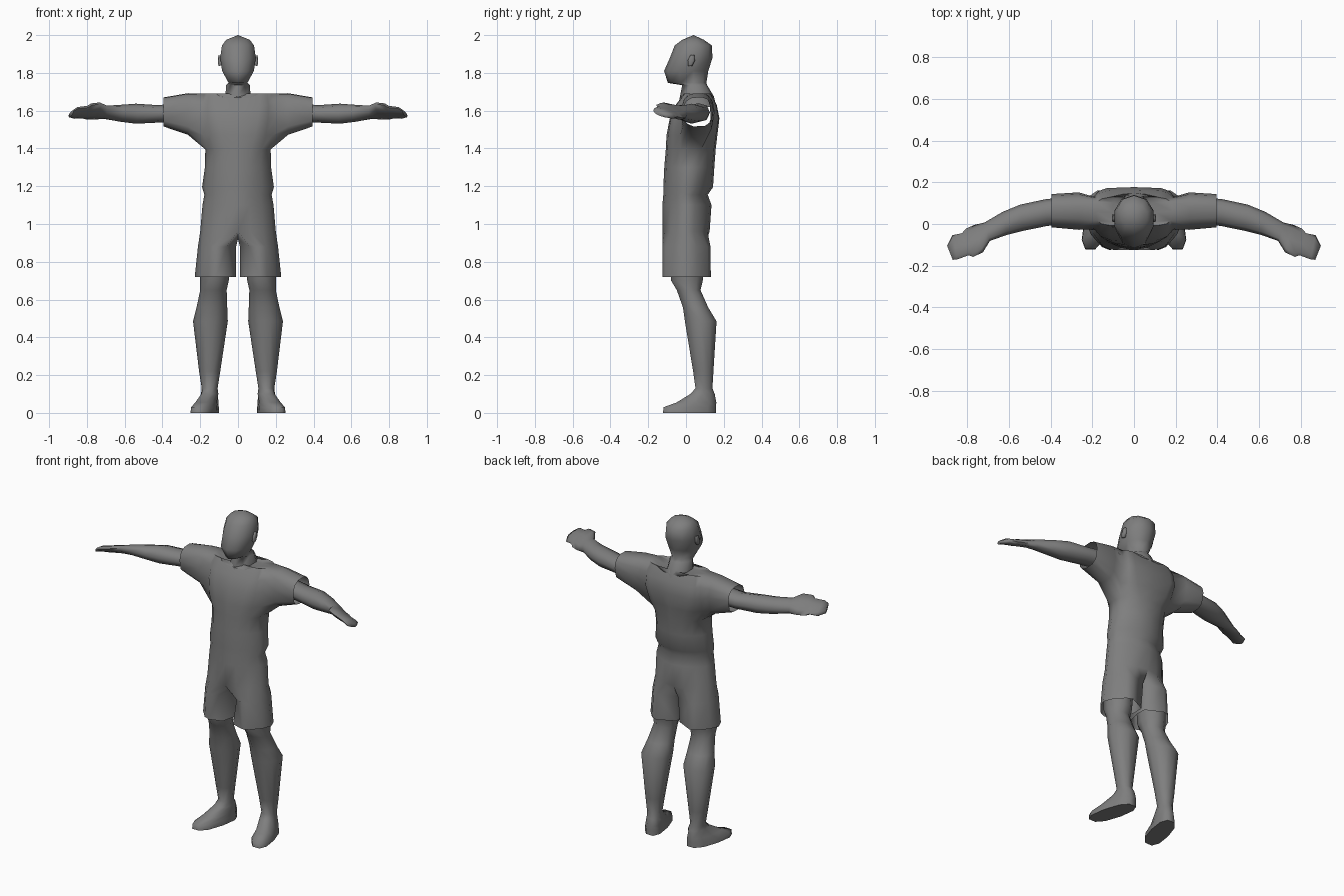
import bpy, bmesh, math

cube = bpy.data.objects.get("Cube")
if cube:
    bpy.data.objects.remove(cube, do_unlink=True)

grey = bpy.data.materials.new("mid_grey")
grey.use_nodes = True
COLOR = (0.21, 0.21, 0.21, 1)
grey.diffuse_color = COLOR
grey.node_tree.nodes["Principled BSDF"].inputs["Base Color"].default_value = COLOR


def spow(v, p):
    return math.copysign(abs(v) ** p, v)


def oval(n, front, back=None):
    """Unit outline with n points; powers below 1 are squarer, above 1 more pointed."""
    points = []
    for i in range(n):
        t = 2 * math.pi * i / n
        p = back if back and i < n / 2 else front
        points.append((spow(math.cos(t), p), spow(math.sin(t), p)))
    return points


def grow(bm, loop, points, skip=()):
    """Add a new ring of points and join it to the given ring with quads."""
    new = [bm.verts.new(p) for p in points]
    n = len(new)
    if loop:
        for i in range(n):
            if i not in skip:
                j = (i + 1) % n
                bm.faces.new((loop[i], loop[j], new[j], new[i]))
    return new


def cap(bm, loop, point):
    tip = bm.verts.new(point)
    for i, v in enumerate(loop):
        bm.faces.new((v, loop[(i + 1) % len(loop)], tip))


def centre(loop):
    return sum((v.co for v in loop), loop[0].co * 0) / len(loop)


def finish(bm, name):
    bmesh.ops.delete(bm, geom=[v for v in bm.verts if not v.link_faces], context='VERTS')
    bmesh.ops.recalc_face_normals(bm, faces=bm.faces)
    mesh = bpy.data.meshes.new(name)
    bm.to_mesh(mesh)
    bm.free()
    mesh.materials.append(grey)
    ob = bpy.data.objects.new(name, mesh)
    bpy.context.collection.objects.link(ob)
    bpy.ops.object.select_all(action='DESELECT')
    bpy.context.view_layer.objects.active = ob
    ob.select_set(True)
    bpy.ops.object.shade_smooth_by_angle(angle=math.radians(80))


def loft(name, rings, tip=None):
    """Skin a list of rings and close both ends, the last one at an optional tip."""
    bm = bmesh.new()
    loop = grow(bm, None, rings[0])
    cap(bm, loop, centre(loop))
    for ring in rings[1:]:
        loop = grow(bm, loop, ring)
    cap(bm, loop, tip or centre(loop))
    finish(bm, name)


# Shirt and shorts: rings of (z, half width, front y, back y, front power, back power)
BODY = [(0.96, 0.2, -0.125, 0.125, 1.15, 1.15), (1.1, 0.188, -0.125, 0.135, 1.15, 1.15),
        (1.155, 0.178, -0.12, 0.115, 1.15, 1.15), (1.195, 0.19, -0.12, 0.143, 1.15, 1.15),
        (1.3, 0.175, -0.115, 0.15, 1.05, 1.05), (1.395, 0.173, -0.107, 0.157, 0.95, 0.9),
        (1.47, 0.195, -0.103, 0.166, 0.8, 0.65), (1.56, 0.2, -0.086, 0.177, 0.65, 0.45),
        (1.63, 0.195, -0.055, 0.163, 0.55, 0.43), (1.69, 0.185, -0.01, 0.132, 0.5, 0.5),
        (1.67, 0.105, -0.035, 0.148, 0.7, 0.7)]
N = 16
LOW, HIGH = 5, 9                      # rings bounding the arm holes
bm = bmesh.new()
body = []
for k, (z, w, f, b, pf, pb) in enumerate(BODY):
    pts = [(w * c, (f + b) / 2 + (b - f) / 2 * s, z) for c, s in oval(N, pf, pb)]
    holes = (15, 0, 7, 8) if LOW < k <= HIGH else ()
    body.append(grow(bm, body[-1] if body else None, pts, holes))
cap(bm, body[-1], (0, 0.06, 1.69))

crotch = bm.verts.new((0, 0.03, 0.92))
for side in (1, -1):
    # Open sleeve grown out of the arm hole
    a, m, b = (15, 0, 1) if side > 0 else (9, 8, 7)
    rows = range(LOW + 1, HIGH)
    loop = [body[LOW][a], body[LOW][m], body[LOW][b]] + [body[r][b] for r in rows]
    loop += [body[HIGH][b], body[HIGH][m], body[HIGH][a]] + [body[r][a] for r in reversed(rows)]
    angles = [math.atan2((v.co.z - 1.55) / 0.14, (v.co.y - 0.045) / 0.08) for v in loop]
    for x, cy, cz, ry, rz in ((0.265, 0.062, 1.582, 0.09, 0.112), (0.395, 0.064, 1.593, 0.08, 0.078)):
        loop = grow(bm, loop, [(side * x, cy + ry * spow(math.cos(t), 0.8),
                                cz + rz * spow(math.sin(t), 0.8)) for t in angles])
    # Open shorts leg grown out of half the hip ring, inner thighs almost touching
    order = [12, 13, 14, 15, 0, 1, 2, 3, 4] if side > 0 else [12, 11, 10, 9, 8, 7, 6, 5, 4]
    loop = [body[0][i] for i in order] + [crotch]
    for z, cx, rx, ry, notch, groove in ((0.88, 0.118, 0.094, 0.128, 0.06, 0.095),
                                         (0.72, 0.122, 0.107, 0.13, 0.035, 0.08)):
        angles = [math.radians(-130 + 32.5 * k) for k in range(9)]
        pts = [(side * (cx + rx * spow(math.cos(t), 1.4)),
                0.003 + ry * spow(math.sin(t), 1.4), z) for t in angles]
        pts[0] = (side * notch, -0.1, z)
        pts[8] = (side * 0.012, groove, z)
        pts.append((side * 0.01, 0.02, z))
        loop = grow(bm, loop, pts)
finish(bm, "shirt_and_shorts")

# Head and neck: rings of (z, half width, front y, back y)
HEAD = [(1.62, 0.09, -0.04, 0.16), (1.675, 0.07, -0.032, 0.148), (1.735, 0.066, -0.02, 0.112),
        (1.747, 0.052, -0.096, 0.108), (1.81, 0.088, -0.116, 0.118), (1.88, 0.099, -0.085, 0.14),
        (1.945, 0.089, -0.06, 0.137), (1.975, 0.066, -0.02, 0.095)]
loft("head_and_neck",
     [[(w * s, (f + b) / 2 - (b - f) / 2 * c, z) for c, s in oval(10, 0.95)] for z, w, f, b in HEAD],
     (0, 0.04, 2.0))

# Leg and foot: (z, centre x, half width, front y, back y, toe-out shear, power)
LEG = [(0.82, 0.12, 0.08, -0.085, 0.1, 0, 1), (0.70, 0.125, 0.076, -0.083, 0.093, 0, 1),
       (0.65, 0.13, 0.07, -0.052, 0.08, 0, 1), (0.56, 0.138, 0.081, -0.02, 0.12, 0, 1),
       (0.485, 0.146, 0.092, -0.01, 0.166, 0, 1), (0.22, 0.15, 0.056, 0.035, 0.148, 0, 1),
       (0.13, 0.15, 0.042, 0.048, 0.142, 0, 0.95), (0.10, 0.15, 0.046, 0.02, 0.155, 0.15, 0.9),
       (0.055, 0.165, 0.053, -0.055, 0.165, 0.24, 0.85), (0.03, 0.175, 0.06, -0.125, 0.165, 0.24, 0.8),
       (0, 0.176, 0.062, -0.127, 0.165, 0.24, 0.8)]
# Arm and hand: (x, centre y, centre z, half y, half z, sweep, tilt)
ARM = [(0.33, 0.065, 1.59, 0.062, 0.05, 0, 0), (0.42, 0.055, 1.583, 0.065, 0.046, 0, 0),
       (0.54, 0.03, 1.584, 0.063, 0.053, 0.1, 0), (0.62, 0.003, 1.586, 0.055, 0.045, 0.2, -0.1),
       (0.705, -0.037, 1.592, 0.044, 0.034, 0.3, -0.3), (0.745, -0.07, 1.598, 0.066, 0.026, 0.3, -0.55),
       (0.79, -0.09, 1.596, 0.068, 0.024, 0.25, -0.5), (0.81, -0.097, 1.592, 0.053, 0.022, 0.3, -0.45),
       (0.86, -0.112, 1.588, 0.058, 0.019, 0.2, -0.4), (0.884, -0.138, 1.584, 0.034, 0.012, 0.4, -0.4)]
# Ear: (outward x, half depth, half height)
EAR = [(0.08, 0.014, 0.026), (0.102, 0.019, 0.033), (0.106, 0.01, 0.02)]

for side, label in ((1, "left"), (-1, "right")):
    rings = []
    for z, cx, w, f, b, shear, p in LEG:
        mid, d = (f + b) / 2, (b - f) / 2
        rings.append([(side * (cx + w * c - shear * d * s), mid + d * s, z) for c, s in oval(10, p)])
    loft(label + "_leg", rings)
    loft(label + "_arm",
         [[(side * (x + sweep * ry * c), cy + ry * c, cz + rz * s + tilt * ry * c)
           for c, s in oval(8, 0.9)] for x, cy, cz, ry, rz, sweep, tilt in ARM])
    loft(label + "_ear",
         [[(side * x, 0.028 + ry * c + 0.2 * rz * s, 1.865 + rz * s) for c, s in oval(6, 0.9)]
          for x, ry, rz in EAR])
